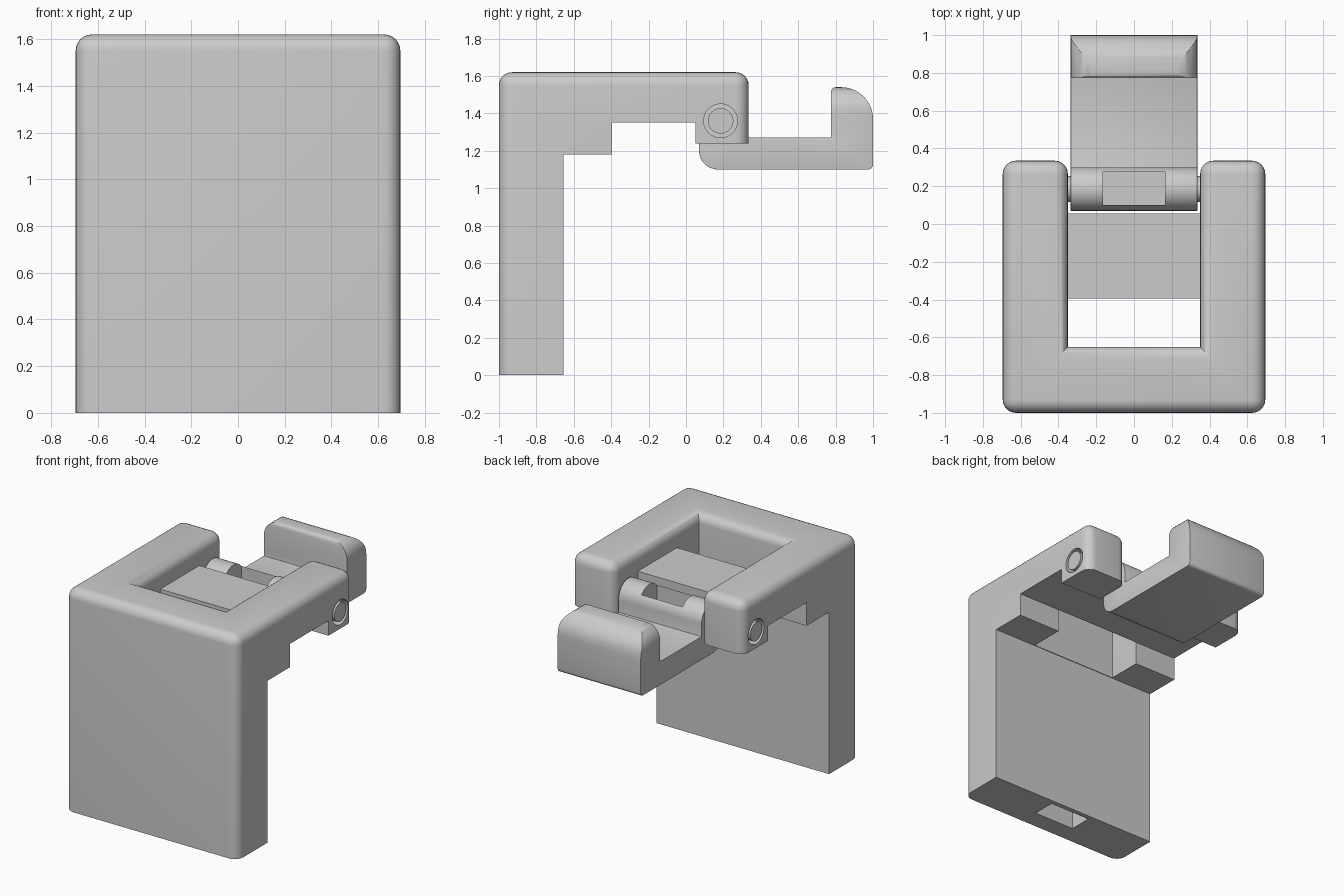
import bpy, bmesh, math

cube = bpy.data.objects.get("Cube")
if cube:
    bpy.data.objects.remove(cube, do_unlink=True)

grey = bpy.data.materials.new("plain grey")
grey.use_nodes = True
GREY = (0.6, 0.6, 0.6, 1)
grey.diffuse_color = GREY
grey.node_tree.nodes["Principled BSDF"].inputs["Base Color"].default_value = GREY


def prism(name, outline, axis, lo, hi, round_edge=None, radius=0.07, steps=6):
    """Extrude a 2D outline along an axis and round the chosen edges."""
    place = {"x": lambda a, b, t: (t, a, b),
             "y": lambda a, b, t: (a, t, b),
             "z": lambda a, b, t: (a, b, t)}[axis]
    bm = bmesh.new()
    low = [bm.verts.new(place(a, b, lo)) for a, b in outline]
    high = [bm.verts.new(place(a, b, hi)) for a, b in outline]
    bm.faces.new(low)
    bm.faces.new(high)
    n = len(outline)
    for i in range(n):
        j = (i + 1) % n
        bm.faces.new((low[i], low[j], high[j], high[i]))
    bmesh.ops.recalc_face_normals(bm, faces=bm.faces)
    if round_edge:
        edges = [e for e in bm.edges if round_edge(e.verts[0].co, e.verts[1].co)]
        bmesh.ops.bevel(bm, geom=edges, offset=radius, segments=steps,
                        profile=0.5, affect="EDGES", clamp_overlap=True)
    mesh = bpy.data.meshes.new(name)
    bm.to_mesh(mesh)
    bm.free()
    mesh.materials.append(grey)
    ob = bpy.data.objects.new(name, mesh)
    bpy.context.collection.objects.link(ob)
    return ob


def box(name, x0, x1, y0, y1, z0, z1):
    return prism(name, [(x0, y0), (x1, y0), (x1, y1), (x0, y1)], "z", z0, z1)


def arc(cy, cz, r, start, end, n=10):
    angles = [math.radians(start + (end - start) * i / n) for i in range(n + 1)]
    return [(cy + r * math.cos(a), cz + r * math.sin(a)) for a in angles]


def disc(name, r, x0, x1):
    return prism(name, arc(AXIS_Y, AXIS_Z, r, 0, 354.375, 63), "x", x0, x1)


def select(ob):
    bpy.ops.object.select_all(action="DESELECT")
    ob.select_set(True)
    bpy.context.view_layer.objects.active = ob


def boolean(ob, tool, operation="DIFFERENCE"):
    mod = ob.modifiers.new(operation, "BOOLEAN")
    mod.operation, mod.object, mod.solver = operation, tool, "EXACT"
    select(ob)
    bpy.ops.object.modifier_apply(modifier=mod.name)
    bpy.data.objects.remove(tool, do_unlink=True)


def smooth(ob):
    select(ob)
    bpy.ops.object.shade_smooth_by_angle(angle=math.radians(35))


W, ARM, BACK, TOP = 0.695, 0.35, 0.335, 1.62
AXIS_Y, AXIS_Z = 0.185, 1.36

# Body: front wall with two arms, rounded on top and at the outer corners
body = prism("body",
             [(-W, -1), (W, -1), (W, BACK), (ARM, BACK), (ARM, -0.65),
              (-ARM, -0.65), (-ARM, BACK), (-W, BACK)], "z", 0, TOP,
             lambda a, b: min(a.z, b.z) > 1 or
             (abs(a.z - b.z) > 1 and abs(a.y + 0.65) > 0.01))
boolean(body, prism("under_cut",
                    [(-0.655, -0.1), (0.5, -0.1), (0.5, 1.24), (0.05, 1.24),
                     (0.05, 1.35), (-0.395, 1.35), (-0.395, 1.18),
                     (-0.655, 1.18)], "x", -1, 1))
boolean(body, disc("pin_hole", 0.09, -1, 1))
boolean(body, box("wall_slot_cut", -0.165, 0.165, -0.86, -0.69, -0.1, 0.3))
smooth(body)

# Cross plate between the arms
box("cross_plate", -ARM, ARM, -0.395, 0.055, 1.35, 1.47)

# Clip: hinge barrel, flat tongue and upturned lip as one profile
R = 0.115
profile = (arc(AXIS_Y, AXIS_Z, R, 0, 180, 24)
           + arc(AXIS_Y - R + 0.1, 1.2, 0.1, 180, 270)
           + arc(0.975, 1.125, 0.025, 270, 360, 4)
           + arc(0.83, 1.37, 0.17, 0, 90)
           + arc(0.8, 1.515, 0.025, 90, 180, 4)
           + [(0.775, 1.27), (AXIS_Y + R, 1.27)])
clip = prism("clip", profile, "x", -0.335, 0.335)
corner = 0.12
lip_shape = (arc(0.335 - corner, 1.54 - corner, corner, 0, 90)
             + arc(corner - 0.335, 1.54 - corner, corner, 90, 180)
             + [(-0.335, 1.2), (0.335, 1.2)])
trim = prism("lip_trim", [(-0.5, 1.3), (0.5, 1.3), (0.5, 1.7), (-0.5, 1.7)],
             "y", 0.7, 1.1)
boolean(trim, prism("lip_shape", lip_shape, "y", 0.6, 1.2))
boolean(clip, trim)

# Soften the clip's side edges, then sink the barrel slot
soft = clip.modifiers.new("soft_edges", "BEVEL")
soft.width, soft.segments = 0.02, 3
soft.limit_method, soft.angle_limit = "ANGLE", math.radians(50)
select(clip)
bpy.ops.object.modifier_apply(modifier=soft.name)
boolean(clip, box("barrel_slot_cut", -0.165, 0.165, 0.1, 0.275, 1.27, 1.6))
smooth(clip)

# Hinge pins
for side, s in (("left", 1), ("right", -1)):
    smooth(disc(side + "_pin", 0.068, min(s * 0.2, s * W), max(s * 0.2, s * W)))
